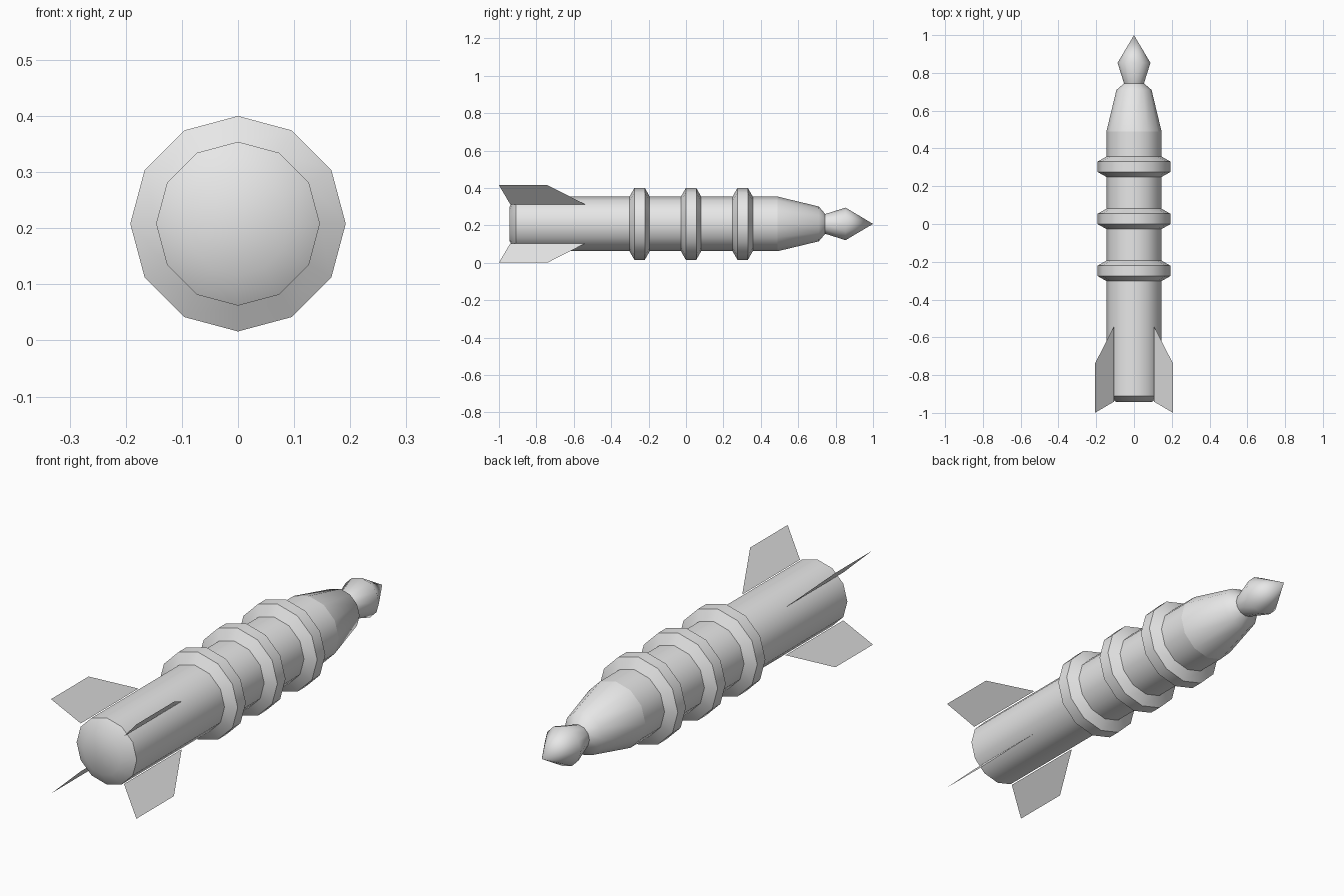
import bpy
import bmesh
import math

AXIS_Z = 0.208   # height of the long axis
SIDES = 12

cube = bpy.data.objects.get("Cube")
if cube:
    bpy.data.objects.remove(cube, do_unlink=True)

gray = bpy.data.materials.new("light gray")
gray.use_nodes = True
gray.diffuse_color = (0.8, 0.8, 0.8, 1)
gray.node_tree.nodes["Principled BSDF"].inputs["Base Color"].default_value = (0.8, 0.8, 0.8, 1)


def finish(name, bm, smooth=True):
    mesh = bpy.data.meshes.new(name)
    bm.to_mesh(mesh)
    bm.free()
    mesh.materials.append(gray)
    obj = bpy.data.objects.new(name, mesh)
    obj.location.z = AXIS_Z
    bpy.context.collection.objects.link(obj)
    if smooth:
        bpy.ops.object.select_all(action='DESELECT')
        obj.select_set(True)
        bpy.context.view_layer.objects.active = obj
        bpy.ops.object.shade_smooth_by_angle(angle=math.radians(52))
    return obj


def turned(name, profile, cap_start=False):
    """Revolve (y, radius) points around the long axis; radius 0 makes a point."""
    bm = bmesh.new()
    loops = []
    for y, r in profile:
        count = SIDES if r else 1
        angles = [2 * math.pi * i / SIDES for i in range(count)]
        loops.append([bm.verts.new((r * math.sin(a), y, r * math.cos(a))) for a in angles])
    for a, b in zip(loops, loops[1:]):
        for i in range(SIDES):
            j = (i + 1) % SIDES
            if len(b) == 1:
                bm.faces.new((a[i], a[j], b[0]))
            else:
                bm.faces.new((a[i], a[j], b[j], b[i]))
    if cap_start:
        bm.faces.new(loops[0])
    bmesh.ops.recalc_face_normals(bm, faces=bm.faces)
    # an open band has no inside, so check that it faces away from the axis
    side = bm.faces[0] if not cap_start else bm.faces[:][0]
    c = side.calc_center_median()
    if side.normal.x * c.x + side.normal.z * c.z < 0:
        bmesh.ops.reverse_faces(bm, faces=bm.faces)
    return finish(name, bm)


# Tube with a chamfered, closed tail
turned("body", [(-0.943, 0.092), (-0.91, 0.146), (0.49, 0.146)], cap_start=True)

# Tapered nose and pointed tip
turned("nose", [(0.49, 0.146), (0.71, 0.093), (0.745, 0.052)])
turned("tip", [(0.742, 0.052), (0.853, 0.087), (1.0, 0)], cap_start=True)

# Three chamfered collars
for label, y in (("rear", -0.248), ("middle", 0.027), ("front", 0.303)):
    turned(label + "_collar", [(y - 0.054, 0.146), (y - 0.028, 0.192),
                               (y + 0.028, 0.192), (y + 0.054, 0.146)])

# Four thin swept fins on the diagonals
for side, sx in (("left", 1), ("right", -1)):
    for level, sz in (("upper", 1), ("lower", -1)):
        bm = bmesh.new()
        outline = [(-0.94, 0.105), (-1.0, 0.207), (-0.74, 0.207), (-0.54, 0.105)]
        bm.faces.new([bm.verts.new((sx * d, y, sz * d)) for y, d in outline])
        finish(f"{level}_{side}_fin", bm, smooth=False)
